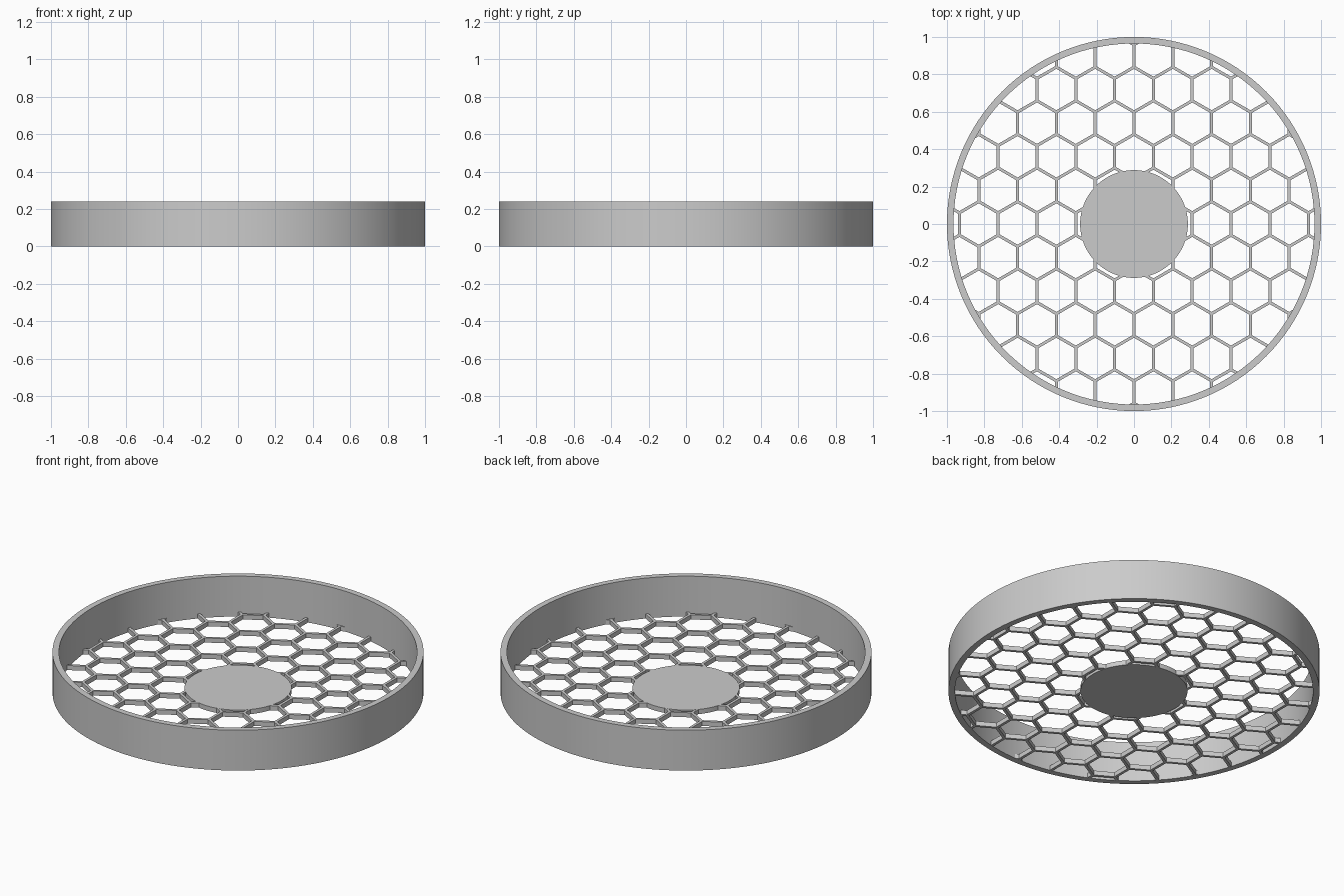
import bpy
import bmesh
import math

if "Cube" in bpy.data.objects:
    bpy.data.objects.remove(bpy.data.objects["Cube"], do_unlink=True)

SEGMENTS = 128
HEIGHT = 0.24          # rim height
OUTER, INNER = 1.0, 0.965
HUB_RADIUS = 0.288
FLOOR = 0.028          # thickness of the hub and mesh
PITCH = 0.2075         # distance between neighbouring hexagon centres
BAR = 0.016            # width of the honeycomb bars

grey = bpy.data.materials.new("light grey")
grey.use_nodes = True
grey.diffuse_color = (0.6, 0.6, 0.6, 1)
grey.node_tree.nodes["Principled BSDF"].inputs["Base Color"].default_value = (0.6, 0.6, 0.6, 1)


def add_object(name, bm):
    bmesh.ops.recalc_face_normals(bm, faces=bm.faces)
    mesh = bpy.data.meshes.new(name)
    bm.to_mesh(mesh)
    bm.free()
    mesh.materials.append(grey)
    obj = bpy.data.objects.new(name, mesh)
    bpy.context.collection.objects.link(obj)
    return obj


def make_active(obj):
    bpy.ops.object.select_all(action="DESELECT")
    obj.select_set(True)
    bpy.context.view_layer.objects.active = obj


def add_prism(bm, x, y, radius, sides, low, high, turn=0.0):
    """Upright prism between two heights."""
    angles = [turn + math.tau * i / sides for i in range(sides)]
    rings = [[bm.verts.new((x + radius * math.cos(a), y + radius * math.sin(a), z))
              for a in angles] for z in (low, high)]
    bm.faces.new(rings[0][::-1])
    bm.faces.new(rings[1])
    for i in range(sides):
        j = (i + 1) % sides
        bm.faces.new((rings[0][i], rings[0][j], rings[1][j], rings[1][i]))


# Outer rim, turned from a rectangular section
bm = bmesh.new()
section = [(INNER, 0), (OUTER, 0), (OUTER, HEIGHT), (INNER, HEIGHT)]
verts = [bm.verts.new((r, 0, z)) for r, z in section]
edges = [bm.edges.new((verts[i], verts[(i + 1) % 4])) for i in range(4)]
bmesh.ops.spin(bm, geom=verts + edges, cent=(0, 0, 0), axis=(0, 0, 1),
               angle=math.tau, steps=SEGMENTS, use_merge=True)
bmesh.ops.remove_doubles(bm, verts=bm.verts, dist=0.0001)
rim = add_object("outer_rim", bm)

# Central hub disc
bm = bmesh.new()
add_prism(bm, 0, 0, HUB_RADIUS, SEGMENTS, 0, FLOOR)
hub = add_object("centre_disc", bm)

# Honeycomb floor: a thin plate with hexagonal holes
bm = bmesh.new()
add_prism(bm, 0, 0, INNER + 0.006, SEGMENTS, 0.0005, FLOOR - 0.0005)
honeycomb = add_object("honeycomb_floor", bm)

bm = bmesh.new()
row_step = PITCH * math.sqrt(3) / 2
hole_radius = (PITCH - BAR) / math.sqrt(3)
for row in range(-6, 7):
    for column in range(-6, 7):
        x = (column + 0.5 * (row % 2)) * PITCH
        y = row * row_step
        distance = math.hypot(x, y)
        if 0.1 < distance < OUTER + hole_radius:
            add_prism(bm, x, y, hole_radius, 6, -0.1, 0.1, math.pi / 6)
cutter = add_object("hole_cutter", bm)
cutter.hide_render = True

cut = honeycomb.modifiers.new("holes", "BOOLEAN")
cut.operation = "DIFFERENCE"
cut.solver = "EXACT"
cut.object = cutter
make_active(honeycomb)
bpy.ops.object.modifier_apply(modifier=cut.name)
bpy.data.objects.remove(cutter, do_unlink=True)

# Smooth round walls, sharp rims
for obj in (rim, hub):
    make_active(obj)
    bpy.ops.object.shade_smooth_by_angle(angle=math.radians(30))
